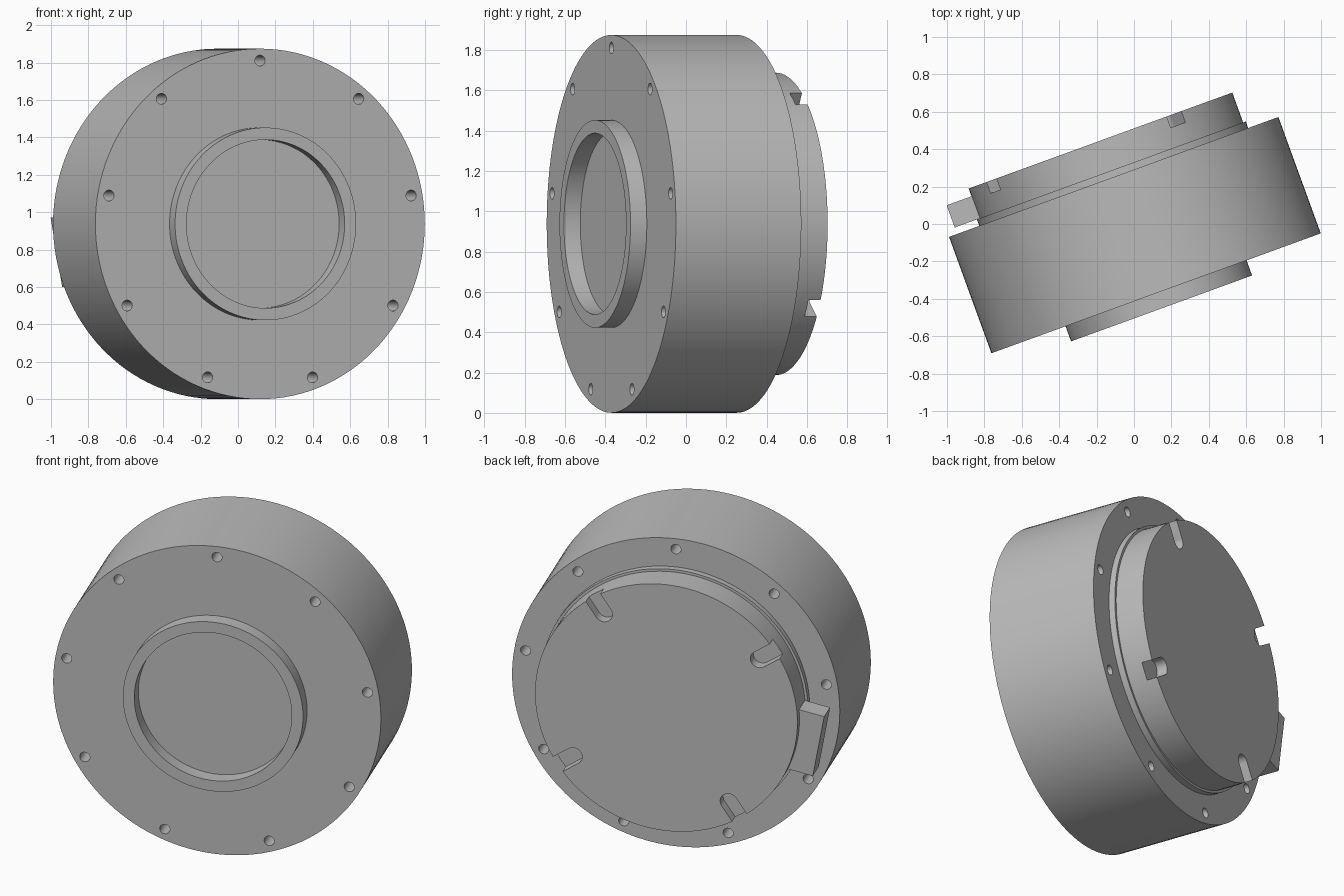
import bpy, bmesh, math
from mathutils import Matrix

cube = bpy.data.objects.get("Cube")
if cube:
    bpy.data.objects.remove(cube, do_unlink=True)

# The whole housing is turned about z; its own axis runs along local y
FRAME = Matrix.Translation((-0.015, -0.005, 0.9375)) @ Matrix.Rotation(math.radians(20), 4, 'Z')

metal = bpy.data.materials.new("plain_grey")
metal.use_nodes = True
GREY = (0.5, 0.5, 0.5, 1)
metal.diffuse_color = GREY
metal.node_tree.nodes["Principled BSDF"].inputs["Base Color"].default_value = GREY


def finish(name, bm):
    bmesh.ops.recalc_face_normals(bm, faces=bm.faces)
    mesh = bpy.data.meshes.new(name)
    bm.to_mesh(mesh)
    bm.free()
    mesh.materials.append(metal)
    obj = bpy.data.objects.new(name, mesh)
    bpy.context.collection.objects.link(obj)
    obj.matrix_world = FRAME
    return obj


def lathe(name, profile, steps=128):
    """Turn (radius, depth) points about local y and cap both ends."""
    bm = bmesh.new()
    verts = [bm.verts.new((r, y, 0)) for r, y in profile]
    edges = [bm.edges.new(pair) for pair in zip(verts, verts[1:])]
    bmesh.ops.spin(bm, geom=verts + edges, cent=(0, 0, 0), axis=(0, 1, 0),
                   angle=math.tau, steps=steps)
    bmesh.ops.remove_doubles(bm, verts=bm.verts, dist=1e-4)
    rim = [e for e in bm.edges if e.is_boundary]
    bmesh.ops.holes_fill(bm, edges=rim, sides=0)
    return finish(name, bm)


def around(degrees):
    return Matrix.Rotation(-math.radians(degrees), 4, 'Y')


def add_box(bm, turn, centre, size):
    bmesh.ops.create_cube(bm, size=1, matrix=turn @ Matrix.Translation(centre)
                          @ Matrix.Diagonal((*size, 1)))


def add_rod(bm, turn, centre, radius, length):
    bmesh.ops.create_cone(bm, cap_ends=True, segments=24, radius1=radius, radius2=radius,
                          depth=length, matrix=turn @ Matrix.Translation(centre)
                          @ Matrix.Rotation(math.pi / 2, 4, 'X'))


def cut(obj, cutter):
    mod = obj.modifiers.new("cut", 'BOOLEAN')
    mod.object, mod.operation, mod.solver = cutter, 'DIFFERENCE', 'EXACT'
    bpy.context.view_layer.update()
    bpy.context.view_layer.objects.active = obj
    bpy.ops.object.modifier_apply(modifier=mod.name)
    bpy.data.objects.remove(cutter, do_unlink=True)


# Drum with a raised collar on its front
drum = lathe("drum_housing", [(0.45, -0.389), (0.45, -0.475), (0.515, -0.475),
                              (0.515, -0.389), (0.937, -0.389), (0.937, 0.273)])

# Ring of bolt holes through the drum
bm = bmesh.new()
for i in range(9):
    add_rod(bm, around(90 + i * 40), (0.873, 0, 0), 0.029, 2)
cut(drum, finish("bolt_hole_cutter", bm))

# Rear cover with a narrow lip at its foot
cover = lathe("rear_cover", [(0.765, 0.2), (0.765, 0.31), (0.75, 0.31), (0.75, 0.48)])

# Four round-ended slots in the rim of the cover
for i in range(4):
    turn = around(56 + i * 90)
    bm = bmesh.new()
    add_box(bm, turn, (0.74, 0.516, 0), (0.2, 0.2, 0.1))
    slot = finish("slot_cutter", bm)
    bm = bmesh.new()
    add_rod(bm, turn, (0.64, 0.516, 0), 0.05, 0.2)
    cut(cover, slot)
    cut(cover, finish("slot_end_cutter", bm))

# Locating block on the side of the cover
bm = bmesh.new()
add_box(bm, around(190), (0.787, 0.373, 0), (0.17, 0.126, 0.375))
block = finish("locating_block", bm)

# Smooth turned surfaces, sharp corners
bpy.ops.object.select_all(action='DESELECT')
for obj in (drum, cover, block):
    obj.select_set(True)
bpy.context.view_layer.objects.active = drum
bpy.ops.object.shade_smooth_by_angle(angle=math.radians(30))
